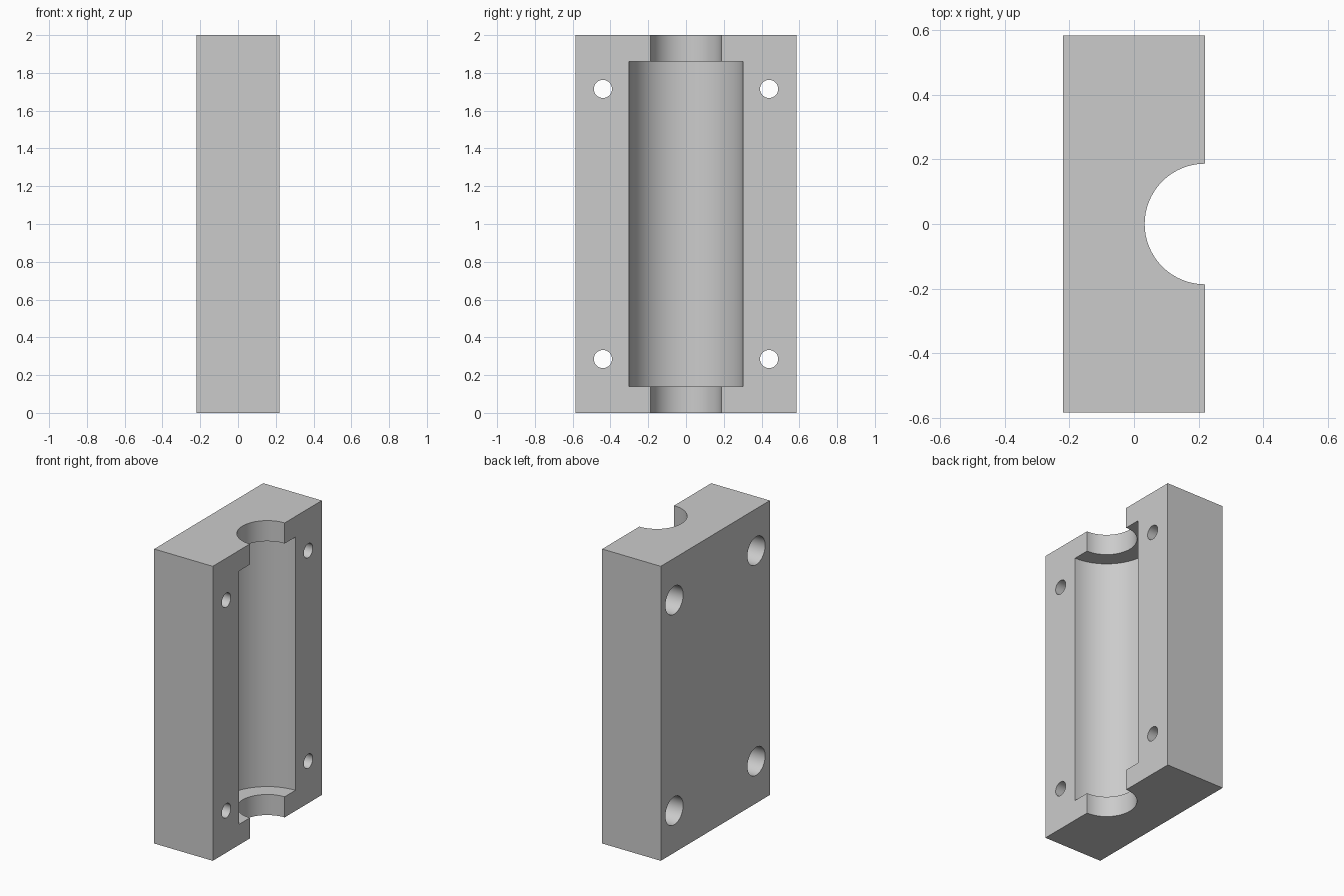
import bpy
import math

W, D, H = 0.44, 1.17, 2.0      # block size
FACE = W / 2                   # split face carrying the cavity

cube = bpy.data.objects.get("Cube")
if cube:
    bpy.data.objects.remove(cube, do_unlink=True)

grey = bpy.data.materials.new("plain grey")
grey.use_nodes = True
colour = (0.60, 0.60, 0.60, 1)
grey.diffuse_color = colour
grey.node_tree.nodes["Principled BSDF"].inputs["Base Color"].default_value = colour

# Main block
bpy.ops.mesh.primitive_cube_add(size=1, location=(0, 0, H / 2))
block = bpy.context.object
block.name = "mould_half_block"
block.scale = (W, D, H)
bpy.ops.object.transform_apply(location=True, rotation=False, scale=True)
block.data.materials.append(grey)


def cut(name, radius, length, location, along_x=False, sides=64):
    """Subtract a cylinder from the block."""
    bpy.ops.mesh.primitive_cylinder_add(
        vertices=sides, radius=radius, depth=length, location=location,
        rotation=(0, math.pi / 2 if along_x else 0, 0))
    cutter = bpy.context.object
    cutter.name = name
    cutter.data.materials.append(grey)
    mod = block.modifiers.new(name, "BOOLEAN")
    mod.operation = "DIFFERENCE"
    mod.solver = "EXACT"
    mod.object = cutter
    bpy.context.view_layer.objects.active = block
    bpy.ops.object.modifier_apply(modifier=mod.name)
    bpy.data.objects.remove(cutter, do_unlink=True)


# Half-round end openings and the wider central cavity
cut("end_bore", 0.187, H + 0.2, (FACE, 0, H / 2))
cut("main_cavity", 0.302, 1.72, (FACE, 0, H / 2))

# Bolt holes with counterbores sunk from the outer face
for y in (-0.44, 0.44):
    for z in (0.285, 1.715):
        cut("bolt_hole", 0.048, W + 0.2, (0, y, z), True, 32)
        cut("counterbore", 0.095, 0.44, (-FACE, y, z), True, 48)

# Smooth the round walls, keep the edges crisp
bpy.ops.object.select_all(action="DESELECT")
block.select_set(True)
bpy.context.view_layer.objects.active = block
bpy.ops.object.shade_smooth_by_angle(angle=math.radians(30))
